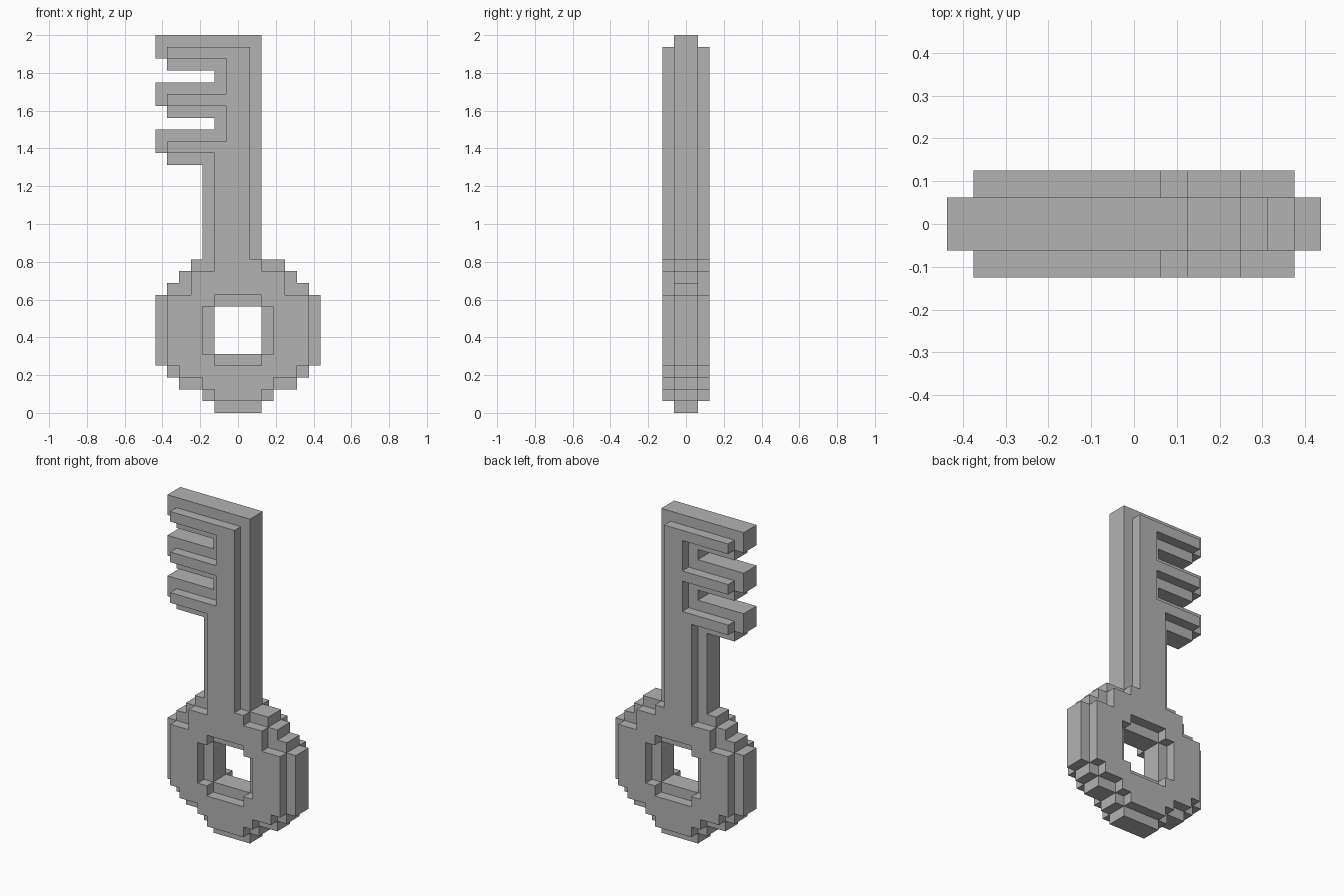
import bpy
import bmesh
from mathutils import Vector

if "Cube" in bpy.data.objects:
    bpy.data.objects.remove(bpy.data.objects["Cube"], do_unlink=True)

U = 1 / 16  # size of one block

metal = bpy.data.materials.new("plain_grey")
metal.use_nodes = True
grey = (0.45, 0.45, 0.45, 1)
metal.diffuse_color = grey
metal.node_tree.nodes["Principled BSDF"].inputs["Base Color"].default_value = grey


def rect(x0, x1, z0, z1):
    return {(x, z) for x in range(x0, x1) for z in range(z0, z1)}


def rows(half_widths):
    return set().union(*(rect(-h, h, z, z + 1) for z, h in enumerate(half_widths)))


def layers(core, outer):
    """Stack a two-block core between a thinner plate on the front and back."""
    return ({(x, y, z) for x, z in core for y in (-1, 0)}
            | {(x, y, z) for x, z in outer for y in (-2, 1)})


# Bow: stepped ring with a square hole, widened to a cross in the outer plates
bow_core = rows([2, 3, 5, 6] + [7] * 6 + [6, 5, 4]) - rect(-2, 2, 5, 9)
bow_outer = (rows([0, 2, 3, 5] + [6] * 6 + [4, 4, 2])
             - rect(-3, 3, 5, 9) - rect(-2, 2, 4, 10))

# Shaft: narrower beside the teeth
shaft_core = rect(-3, 2, 13, 21) | rect(-2, 2, 21, 32)
shaft_outer = rect(-2, 1, 13, 22) | rect(-1, 1, 22, 31)

parts = {"bow": layers(bow_core, bow_outer),
         "shaft": layers(shaft_core, shaft_outer)}

# Teeth: three identical bits
for name, z in (("lower", 21), ("middle", 25), ("upper", 29)):
    core = rect(-6, -2, z, z + 1) | rect(-7, -2, z + 1, z + 3)
    outer = rect(-6, -1, z + 1, z + 2)
    parts[name + "_tooth"] = layers(core, outer)

solid = set().union(*parts.values())


def build(name, cells):
    """Skin the outside of the blocks and merge the flat areas."""
    bm = bmesh.new()
    for cell in cells:
        for axis in range(3):
            for sign in (-1, 1):
                n = Vector((0, 0, 0))
                n[axis] = sign
                if tuple(int(c + d) for c, d in zip(cell, n)) in solid:
                    continue
                a = Vector((0, 0, 0))
                a[(axis + 1) % 3] = 0.5
                b = n.cross(a)
                mid = Vector(cell) + Vector((0.5, 0.5, 0.5)) + n / 2
                corners = (mid - a - b, mid + a - b, mid + a + b, mid - a + b)
                bm.faces.new([bm.verts.new(c * U) for c in corners])
    bmesh.ops.remove_doubles(bm, verts=bm.verts, dist=U / 100)
    bmesh.ops.dissolve_limit(bm, angle_limit=0.01, verts=bm.verts, edges=bm.edges)
    mesh = bpy.data.meshes.new(name)
    bm.to_mesh(mesh)
    bm.free()
    mesh.materials.append(metal)
    bpy.context.collection.objects.link(bpy.data.objects.new(name, mesh))


for part_name, part_cells in parts.items():
    build(part_name, part_cells)
